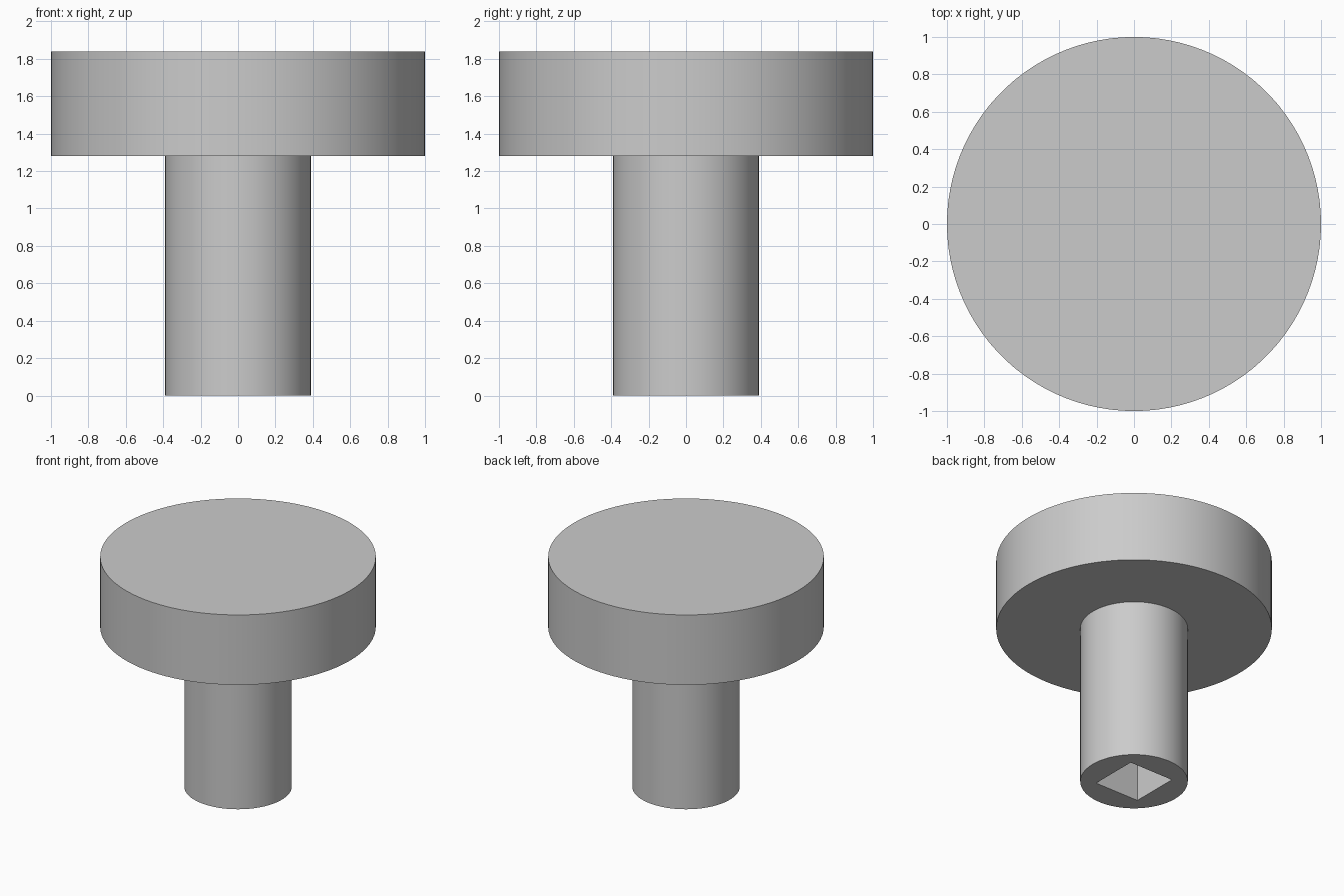
import bpy
import bmesh
import math
from mathutils import Matrix

cube = bpy.data.objects.get("Cube")
if cube:
    bpy.data.objects.remove(cube, do_unlink=True)

SEGMENTS = 100
HEAD_RADIUS, STEM_RADIUS = 1.0, 0.39
STEM_TOP, HEAD_TOP = 1.28, 1.84
SOCKET_SIDE, SOCKET_DEPTH = 0.39, 1.1

# Single grey material
grey = bpy.data.materials.new("plain_grey")
grey.use_nodes = True
colour = (0.6, 0.6, 0.6, 1.0)
grey.diffuse_color = colour
grey.node_tree.nodes["Principled BSDF"].inputs["Base Color"].default_value = colour


def add_object(name, bm):
    bmesh.ops.recalc_face_normals(bm, faces=bm.faces)
    mesh = bpy.data.meshes.new(name)
    bm.to_mesh(mesh)
    bm.free()
    mesh.materials.append(grey)
    obj = bpy.data.objects.new(name, mesh)
    bpy.context.collection.objects.link(obj)
    return obj


# Round head and stem as one solid, joined by stacked rings
bm = bmesh.new()
profile = [(STEM_RADIUS, 0), (STEM_RADIUS, STEM_TOP),
           (HEAD_RADIUS, STEM_TOP), (HEAD_RADIUS, HEAD_TOP)]
rings = []
for radius, z in profile:
    ring = bmesh.ops.create_circle(bm, segments=SEGMENTS, radius=radius,
                                   matrix=Matrix.Translation((0, 0, z)))
    rings.append(ring["verts"])
for lower, upper in zip(rings, rings[1:]):
    for i in range(SEGMENTS):
        j = (i + 1) % SEGMENTS
        bm.faces.new((lower[i], lower[j], upper[j], upper[i]))
bm.faces.new(rings[0])
bm.faces.new(rings[-1])
knob = add_object("knob", bm)

# Square spindle socket cut up into the stem
bm = bmesh.new()
bmesh.ops.create_cube(bm, size=1, matrix=Matrix.Diagonal(
    (SOCKET_SIDE, SOCKET_SIDE, SOCKET_DEPTH * 2, 1)))
cutter = add_object("socket_cutter", bm)
cutter.hide_render = True

cut = knob.modifiers.new("spindle_socket", 'BOOLEAN')
cut.operation = 'DIFFERENCE'
cut.solver = 'EXACT'
cut.object = cutter

bpy.ops.object.select_all(action='DESELECT')
knob.select_set(True)
bpy.context.view_layer.objects.active = knob
bpy.ops.object.modifier_apply(modifier=cut.name)
bpy.data.objects.remove(cutter, do_unlink=True)

# Smooth round walls, crisp rims
bpy.ops.object.shade_smooth_by_angle(angle=math.radians(30))
